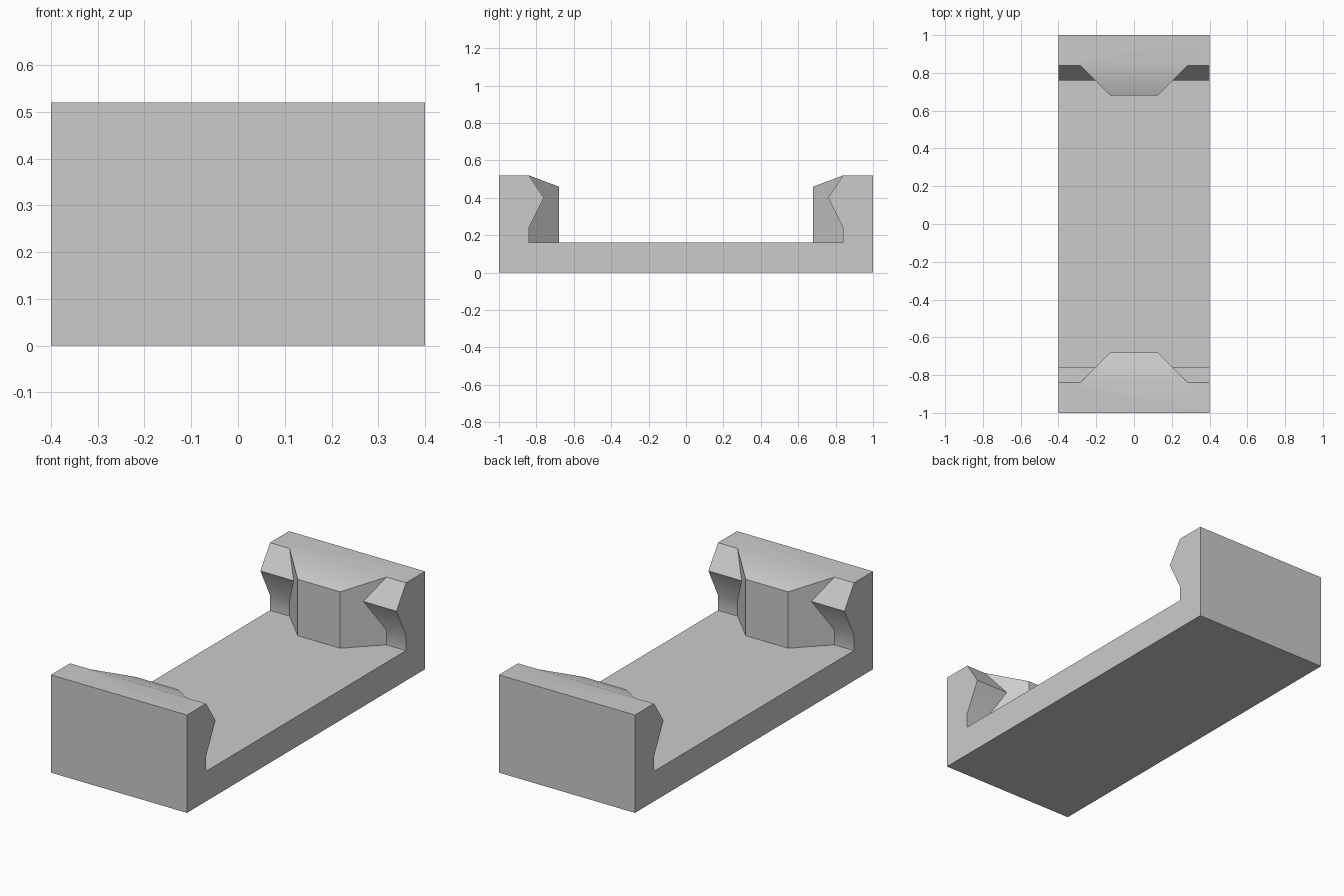
import bpy, bmesh, math

cube = bpy.data.objects.get("Cube")
if cube:
    bpy.data.objects.remove(cube, do_unlink=True)

grey = bpy.data.materials.new("light grey")
grey.use_nodes = True
grey.diffuse_color = (0.6, 0.6, 0.6, 1)
grey.node_tree.nodes["Principled BSDF"].inputs["Base Color"].default_value = (0.6, 0.6, 0.6, 1)


def loft(name, rings):
    """Solid skinned through matching rings of points, capped at both ends."""
    bm = bmesh.new()
    loops = [[bm.verts.new(p) for p in ring] for ring in rings]
    for a, b in zip(loops, loops[1:]):
        for i in range(len(a)):
            j = (i + 1) % len(a)
            bm.faces.new((a[i], a[j], b[j], b[i]))
    bm.faces.new(loops[0])
    bm.faces.new(loops[-1])
    bmesh.ops.recalc_face_normals(bm, faces=bm.faces)
    mesh = bpy.data.meshes.new(name)
    bm.to_mesh(mesh)
    bm.free()
    mesh.materials.append(grey)
    obj = bpy.data.objects.new(name, mesh)
    bpy.context.collection.objects.link(obj)
    return obj


# Channel body: half profile (y, z) mirrored, extruded across x
half = [(1, 0), (1, 0.52), (0.84, 0.52), (0.76, 0.40), (0.84, 0.24), (0.84, 0.16)]
profile = half + [(-y, z) for y, z in reversed(half)]
body = loft("clip_body", [[(x, y, z) for y, z in profile] for x in (-0.4, 0.4)])

# Tapered centre bosses: (distance from middle, half width, top height)
sections = [(0.68, 0.125, 0.46), (0.84, 0.285, 0.52), (0.92, 0.285, 0.45)]
bpy.context.view_layer.objects.active = body
for name, side in (("front_boss", -1), ("back_boss", 1)):
    boss = loft(name, [[(-w, side * y, 0.1), (w, side * y, 0.1),
                        (w, side * y, top), (-w, side * y, top)]
                       for y, w, top in sections])
    boss.hide_render = True
    union = body.modifiers.new(name, 'BOOLEAN')
    union.operation = 'UNION'
    union.solver = 'EXACT'
    union.object = boss
    bpy.ops.object.modifier_apply(modifier=name)
    bpy.data.objects.remove(boss, do_unlink=True)

# Shallow bends blend, steep edges stay sharp
bpy.ops.object.select_all(action='DESELECT')
body.select_set(True)
bpy.ops.object.shade_smooth_by_angle(angle=math.radians(30))
